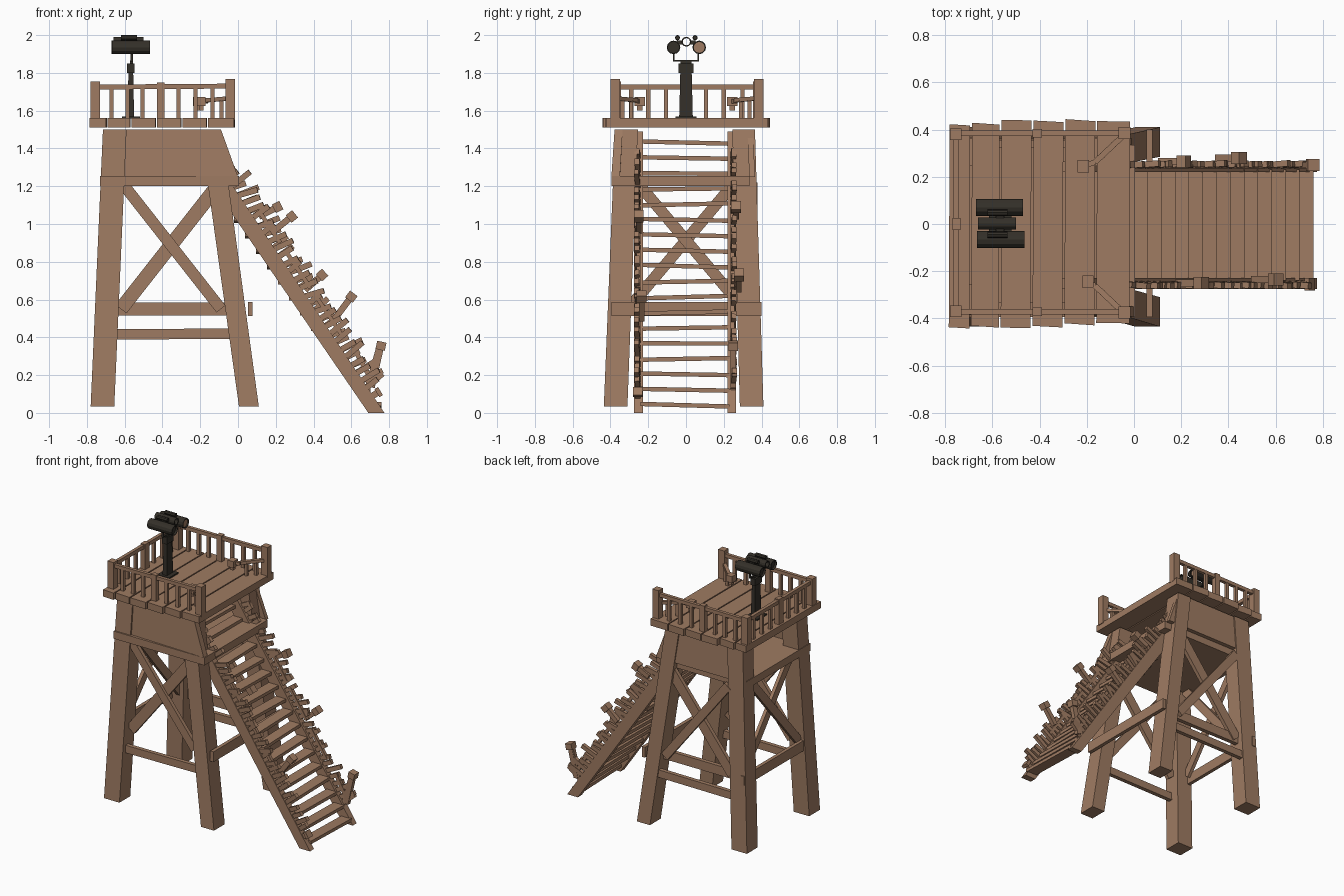
import bpy, bmesh, math, random
from mathutils import Vector
random.seed(4)


def material(name, rgb):
    m = bpy.data.materials.new(name)
    m.diffuse_color = (*rgb, 1)
    return m


WOOD = material("brown wood", (0.345, 0.198, 0.122))
DARK = material("dark metal", (0.034, 0.029, 0.022))


def finish(bm, name, mat):
    bmesh.ops.recalc_face_normals(bm, faces=bm.faces)
    me = bpy.data.meshes.new(name)
    bm.to_mesh(me)
    bm.free()
    me.materials.append(mat)
    ob = bpy.data.objects.new(name, me)
    bpy.context.collection.objects.link(ob)
    return ob


def loft(name, bottom, top, mat=WOOD):
    """Solid between two matching loops of points."""
    bm = bmesh.new()
    a = [bm.verts.new(p) for p in bottom]
    b = [bm.verts.new(p) for p in top]
    n = len(a)
    bm.faces.new(a)
    bm.faces.new(b)
    for i in range(n):
        bm.faces.new((a[i], a[(i + 1) % n], b[(i + 1) % n], b[i]))
    return finish(bm, name, mat)


def rect(x0, x1, y0, y1, z):
    return [(x0, y0, z), (x1, y0, z), (x1, y1, z), (x0, y1, z)]


def box(name, x0, x1, y0, y1, z0, z1, mat=WOOD):
    return loft(name, rect(x0, x1, y0, y1, z0), rect(x0, x1, y0, y1, z1), mat)


def beam(name, p, q, w, h, side=(0, 1, 0), mat=WOOD):
    """Bar from p to q: w across the side direction, h along the other."""
    p, q, s = Vector(p), Vector(q), Vector(side)
    d = (q - p).normalized()
    s = (s - d * s.dot(d)).normalized()
    u = d.cross(s)
    ring = [s * w / 2 * a + u * h / 2 * b for a, b in ((-1, -1), (1, -1), (1, 1), (-1, 1))]
    return loft(name, [p + r for r in ring], [q + r for r in ring], mat)


def tube(name, x0, x1, y, z, r, inner=0.0, depth=None, sides=12):
    """Tube along x; open right through, or with a recessed end when depth is set."""
    bm = bmesh.new()
    if depth is None:
        prof = [(x0, inner), (x0, r), (x1, r), (x1, inner)]
    else:
        prof = [(x0 + depth, inner), (x0, inner), (x0, r), (x1, r), (x1, inner), (x1 - depth, inner)]
    rings = [[bm.verts.new((x, y + k * math.cos(2 * math.pi * i / sides),
                            z + k * math.sin(2 * math.pi * i / sides))) for i in range(sides)]
             for x, k in prof]
    pairs = list(zip(rings, rings[1:]))
    if depth is None:
        pairs.append((rings[-1], rings[0]))
    else:
        bm.faces.new(rings[0])
        bm.faces.new(rings[-1])
    for a, b in pairs:
        for i in range(sides):
            j = (i + 1) % sides
            bm.faces.new((a[i], a[j], b[j], b[i]))
    return finish(bm, name, DARK)


# Splayed legs
for sy, yb, yt in ((-1, 0.435, 0.375), (1, 0.41, 0.365)):
    ys = sorted((sy * yb, sy * (yb - 0.125)))
    yt2 = sorted((sy * yt, sy * (yt - 0.12)))
    loft("left_leg", rect(-0.78, -0.655, *ys, 0.035), rect(-0.715, -0.59, *yt2, 1.5))
    loft("right_leg", rect(0.005, 0.11, *ys, 0.035), rect(-0.2, -0.09, *yt2, 1.5))

# Side panels (front one twists out past the right leg) and the slab below
loft("front_panel", [(-0.725, -0.37, 1.25), (0.0, -0.395, 1.25), (0.0, -0.35, 1.25), (-0.725, -0.34, 1.25)],
     [(-0.7, -0.362, 1.5), (-0.09, -0.378, 1.5), (-0.09, -0.335, 1.5), (-0.7, -0.33, 1.5)])
loft("back_panel", rect(-0.725, -0.01, 0.335, 0.365, 1.25), rect(-0.7, -0.1, 0.325, 0.355, 1.5))
box("under_slab", -0.73, 0.005, -0.395, 0.335, 1.2, 1.255)

# Platform planks with uneven ends
edges = [-0.785, -0.69, -0.565, -0.43, -0.295, -0.16, -0.012]
ends = [(-0.44, 0.42), (-0.435, 0.425), (-0.44, 0.44), (-0.435, 0.435), (-0.425, 0.44), (-0.42, 0.435)]
for x0, x1, (a, b) in zip(edges, edges[1:], ends):
    t = random.uniform(-0.005, 0.005)
    lo = [(x0, a - t, 1.51), (x1 - 0.008, a + t, 1.51), (x1 - 0.004, b + t, 1.51), (x0 + 0.004, b - t, 1.51)]
    loft("platform_plank", lo, [(x, y, 1.56) for x, y, z in lo])

# Horizontal braces between legs
for s in (-1, 1):
    beam("low_side_beam", (-0.68, s * 0.375, 0.415), (-0.01, s * 0.375, 0.42), 0.03, 0.055)
beam("mid_side_beam", (-0.67, 0.335, 0.55), (-0.04, 0.335, 0.55), 0.03, 0.068)
beam("right_cross_beam", (0.065, -0.395, 0.55), (0.065, 0.4, 0.55), 0.026, 0.075, (1, 0, 0))
beam("left_cross_beam", (-0.735, -0.395, 0.55), (-0.735, 0.4, 0.55), 0.026, 0.075, (1, 0, 0))

# Cross braces
for s in (-1, 1):
    y = s * 0.345
    beam("side_brace", (-0.62, y, 0.55), (-0.11, y, 1.2), 0.028, 0.075)
    beam("side_brace", (-0.60, y + s * 0.02, 1.2), (-0.09, y + s * 0.02, 0.55), 0.028, 0.06)
    beam("left_brace", (-0.695 - 0.02 * s, -s * 0.29, 0.57), (-0.68 - 0.01 * s, s * 0.25, 1.21), 0.025, 0.06, (1, 0, 0))

# Stair stringers
prof = [(0.69, 0.0), (0.775, 0.0), (-0.22, 1.49), (-0.33, 1.49)]
for y0, y1 in ((-0.275, -0.228), (0.22, 0.265)):
    loft("stair_stringer", [(x, y0, z) for x, z in prof], [(x, y1, z) for x, z in prof])

# Treads
for i in range(18):
    x, z = 0.76 - 0.0585 * i, 0.04 + 0.0818 * i
    t = random.uniform(-0.008, 0.008)
    quad = [(x - 0.08, -0.24, t), (x, -0.24, t), (x, 0.23, -t), (x - 0.08, 0.23, -t)]
    loft("stair_tread", [(a, b, z - 0.011 + c) for a, b, c in quad], [(a, b, z + 0.012 + c) for a, b, c in quad])

# Leaning slats of the collapsed stair railing, with loose rail lengths lying on them
for s, yc in ((-1, -0.252), (1, 0.246)):
    for i in range(31):
        zs = 0.12 + 0.041 * i
        xs = 0.775 - zs * 0.668 - 0.03
        ang = math.radians(random.uniform(15, 42))
        ln = random.uniform(0.09, 0.145) if zs < 1.2 else 0.09
        p = Vector((xs, yc, zs))
        d = Vector((math.cos(ang), 0.08 * s, math.sin(ang)))
        beam("stair_slat", p, p + d * ln, 0.026, 0.03)
    for z0, z1 in ((0.42, 0.6), (0.66, 0.86), (0.9, 1.05)):
        x0, x1 = (0.825 - z * 0.668 for z in (z0, z1))
        beam("loose_rail", (x0, yc, z0), (x1, yc, z1), 0.022, 0.022)

# Capped stair posts: cap position and foot offset
for x, y, z, dx, dz in ((0.757, 0.25, 0.355, 0.05, 0.22), (0.6, -0.235, 0.615, 0.09, 0.12),
                        (0.445, 0.28, 0.73, 0.09, 0.08), (0.285, -0.25, 1.04, 0.1, 0.08),
                        (0.21, 0.265, 1.09, 0.1, 0.05), (0.745, -0.255, 0.11, 0.05, 0.03)):
    d = Vector((dx, 0, dz)).normalized()
    c = Vector((x, y, z))
    k = 0.5 if z < 0.2 else 1.0
    beam("stair_post", c - Vector((dx, 0, dz)), c, 0.03, 0.034)
    beam("stair_post_cap", c - d * 0.022 * k, c + d * 0.022 * k, 0.052, 0.05)
beam("broken_rail_piece", (0.68, 0.25, 0.12), (0.745, 0.25, 0.35), 0.025, 0.025)
beam("broken_rail_piece", (0.62, 0.25, 0.33), (0.72, 0.25, 0.15), 0.025, 0.025)

# Platform railing
for x, y, h in ((-0.755, -0.37, 1.755), (-0.755, 0.38, 1.755), (-0.04, -0.375, 1.768), (-0.04, 0.385, 1.768)):
    box("corner_post", x - 0.025, x + 0.025, y - 0.025, y + 0.025, 1.55, h)
for y in (-0.372, 0.385):
    beam("side_rail", (-0.755, y, 1.725), (-0.04, y, 1.73), 0.024, 0.026)
    box("middle_post", -0.43, -0.39, y - 0.018, y + 0.018, 1.55, 1.75)
    for x in (-0.67, -0.585, -0.505, -0.315, -0.225, -0.135):
        box("side_baluster", x - 0.011, x + 0.011, y - 0.011, y + 0.011, 1.55, 1.72)
beam("left_rail", (-0.755, -0.37, 1.725), (-0.755, 0.38, 1.725), 0.024, 0.026, (1, 0, 0))
box("left_middle_post", -0.77, -0.735, -0.025, 0.025, 1.55, 1.745)
for y in (-0.29, -0.2, -0.105, 0.105, 0.2, 0.3):
    box("left_baluster", -0.765, -0.743, y - 0.011, y + 0.011, 1.55, 1.72)

# Short gate rails at the stair side
for s, x in ((-1, -0.195), (1, -0.215)):
    y = s * 0.245
    beam("gate_rail", (-0.045, s * 0.375, 1.665), (-0.165, s * 0.262, 1.655), 0.022, 0.024, (0, 0, 1))
    beam("gate_rail_stub", (-0.165, s * 0.262, 1.65), (x, y, 1.65), 0.022, 0.022, (0, 0, 1))
    box("gate_post_head", x - 0.024, x + 0.024, y - 0.027, y + 0.027, 1.625, 1.672)
    box("gate_post_neck", x - 0.012, x + 0.012, y - 0.014, y + 0.014, 1.6, 1.63)
    for t in (0.35, 0.75):
        gx, gy = -0.045 - 0.12 * t, s * (0.375 - 0.113 * t)
        box("gate_baluster", gx - 0.01, gx + 0.01, gy - 0.01, gy + 0.01, 1.555, 1.655)

# Binocular stand
box("stand_base", -0.615, -0.52, -0.055, 0.055, 1.558, 1.57, DARK)
loft("stand_column", rect(-0.585, -0.55, -0.036, 0.036, 1.565), rect(-0.58, -0.555, -0.03, 0.03, 1.81), DARK)
box("stand_head", -0.587, -0.548, -0.04, 0.04, 1.8, 1.85, DARK)
box("stand_neck", -0.572, -0.556, -0.03, 0.03, 1.84, 1.866, DARK)
box("stand_yoke", -0.57, -0.556, -0.067, 0.067, 1.86, 1.867, DARK)
for s in (-1, 1):
    box("yoke_arm", -0.57, -0.556, s * 0.065 - 0.003, s * 0.065 + 0.003, 1.86, 1.91, DARK)

# Viewing tubes
tube("left_barrel", -0.665, -0.465, -0.066, 1.935, 0.036, 0.03, 0.015)
tube("right_barrel", -0.67, -0.47, 0.07, 1.935, 0.036, 0.03, 0.015)
tube("middle_scope", -0.66, -0.5, 0.002, 1.965, 0.026, 0.019)
for y in (-0.045, 0.048):
    tube("small_scope", -0.62, -0.535, y, 1.986, 0.014, 0.009, 0.008, 8)
for s in (-1, 1):
    box("scope_bridge", -0.585, -0.55, *sorted((s * 0.02, s * 0.05)), 1.95, 1.972, DARK)

# Wood-coloured round lens inside one barrel
ring = [(0.07 + 0.029 * math.cos(a * math.pi / 6), 1.935 + 0.029 * math.sin(a * math.pi / 6)) for a in range(12)]
loft("barrel_lens", [(-0.486, y, z) for y, z in ring], [(-0.478, y, z) for y, z in ring])
